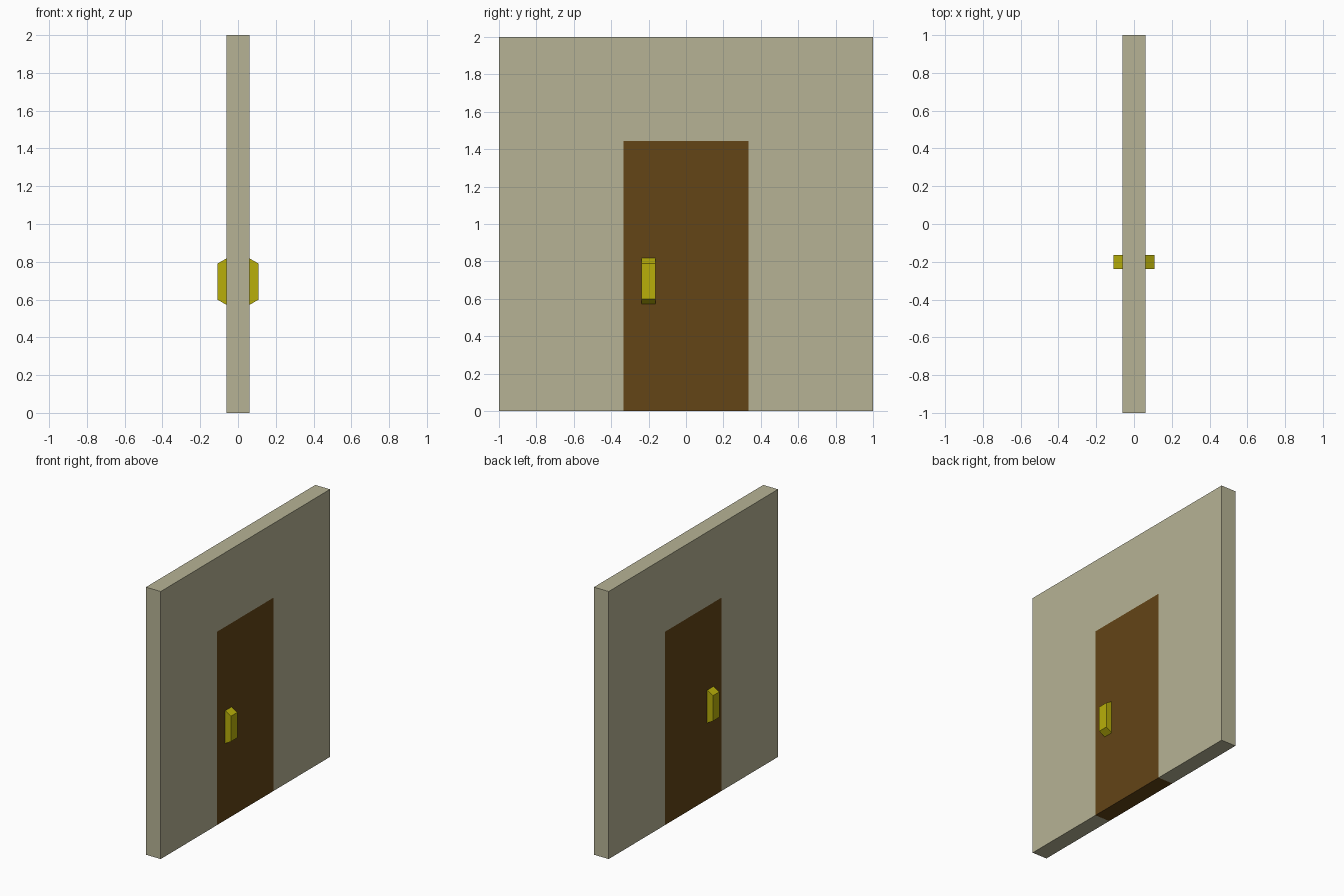
import bpy, bmesh
from mathutils import Vector

if "Cube" in bpy.data.objects:
    bpy.data.objects.remove(bpy.data.objects["Cube"])

WALL_X = 0.061                      # half thickness of wall and door
DOOR_L, DOOR_R, DOOR_TOP = -0.335, 0.333, 1.445


def material(name, rgb):
    m = bpy.data.materials.new(name)
    m.diffuse_color = (*rgb, 1)
    m.use_nodes = True
    m.node_tree.nodes["Principled BSDF"].inputs["Base Color"].default_value = m.diffuse_color
    return m


def prism(name, points, depth, mat):
    """Extrude a flat outline of 3D points along a depth vector."""
    bm = bmesh.new()
    face = bm.faces.new([bm.verts.new(p) for p in points])
    ext = bmesh.ops.extrude_face_region(bm, geom=[face], use_keep_orig=True)
    moved = [v for v in ext["geom"] if isinstance(v, bmesh.types.BMVert)]
    bmesh.ops.translate(bm, verts=moved, vec=Vector(depth))
    bmesh.ops.recalc_face_normals(bm, faces=bm.faces)
    mesh = bpy.data.meshes.new(name)
    bm.to_mesh(mesh)
    bm.free()
    mesh.materials.append(mat)
    obj = bpy.data.objects.new(name, mesh)
    bpy.context.collection.objects.link(obj)
    return obj


plaster = material("plaster", (0.47, 0.45, 0.30))
wood = material("wood", (0.125, 0.058, 0.008))
brass = material("brass", (0.48, 0.43, 0.003))

# Wall with a doorway notch open to the floor
outline = [(-1, 0), (DOOR_L, 0), (DOOR_L, DOOR_TOP), (DOOR_R, DOOR_TOP),
           (DOOR_R, 0), (1, 0), (1, 2), (-1, 2)]
prism("wall", [(-WALL_X, y, z) for y, z in outline], (2 * WALL_X, 0, 0), plaster)

# Door leaf, flush with both wall faces
leaf = [(DOOR_L, 0), (DOOR_R, 0), (DOOR_R, DOOR_TOP), (DOOR_L, DOOR_TOP)]
prism("door", [(-WALL_X, y, z) for y, z in leaf], (2 * WALL_X, 0, 0), wood)

# Handle with sloped ends, mirrored to the other side of the door
grip = [(WALL_X, 0.572), (0.109, 0.60), (0.109, 0.79), (WALL_X, 0.818)]
handle = prism("door_handle", [(x, -0.238, z) for x, z in grip], (0, 0.075, 0), brass)
handle.modifiers.new("mirror", 'MIRROR').use_axis = (True, False, False)
